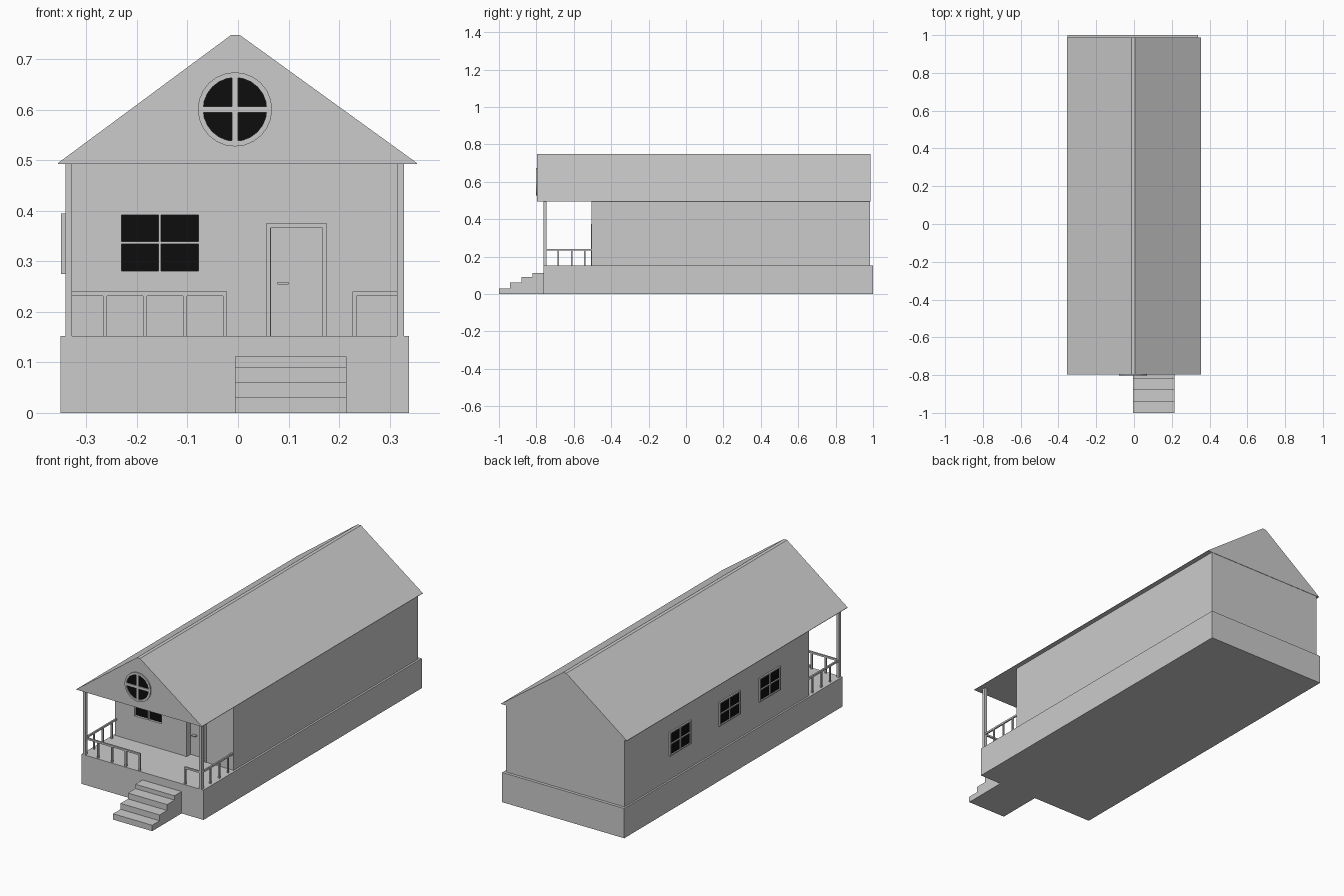
import bpy, math

if "Cube" in bpy.data.objects:
    bpy.data.objects.remove(bpy.data.objects["Cube"])

black = bpy.data.materials.new("dark_glass")
black.diffuse_color = (0.004, 0.004, 0.004, 1)
black.use_nodes = True
black.node_tree.nodes["Principled BSDF"].inputs["Base Color"].default_value = black.diffuse_color


def mesh(name, verts, faces, mat=None):
    me = bpy.data.meshes.new(name)
    me.from_pydata(verts, [], faces)
    ob = bpy.data.objects.new(name, me)
    bpy.context.collection.objects.link(ob)
    if mat:
        me.materials.append(mat)
    return ob


def prism(name, pts, a, b, place, mat=None):
    """Extrude a closed profile from a to b; place(u, v, w) gives xyz."""
    n = len(pts)
    verts = [place(u, v, w) for w in (a, b) for u, v in pts]
    faces = [list(range(n))[::-1], list(range(n, 2 * n))]
    faces += [[i, (i + 1) % n, n + (i + 1) % n, n + i] for i in range(n)]
    ob = mesh(name, verts, faces, mat)
    bpy.context.view_layer.objects.active = ob
    bpy.ops.object.mode_set(mode='EDIT')
    bpy.ops.mesh.select_all(action='SELECT')
    bpy.ops.mesh.normals_make_consistent(inside=False)
    bpy.ops.object.mode_set(mode='OBJECT')
    return ob


def box(name, x0, x1, y0, y1, z0, z1, mat=None):
    return prism(name, [(x0, y0), (x1, y0), (x1, y1), (x0, y1)], z0, z1,
                 lambda u, v, w: (u, v, w), mat)


def cut(target, cutter):
    m = target.modifiers.new("cut", 'BOOLEAN')
    m.operation, m.solver, m.object = 'DIFFERENCE', 'EXACT', cutter
    bpy.context.view_layer.objects.active = target
    bpy.ops.object.modifier_apply(modifier=m.name)
    bpy.data.objects.remove(cutter)


FLOOR, EAVE, WALL, FRONT = 0.152, 0.494, -0.505, -0.763
XL, XR, BACK = -0.342, 0.329, 0.985

# Plinth and steps
box("plinth", -0.351, 0.339, FRONT, 1.0, 0, FLOOR)
steps = [(-1, 0), (-1, 0.03), (-0.94, 0.03), (-0.94, 0.06), (-0.88, 0.06),
         (-0.88, 0.09), (-0.82, 0.09), (-0.82, 0.112), (FRONT, 0.112), (FRONT, 0)]
prism("front_steps", steps, -0.006, 0.215, lambda u, v, w: (w, u, v))

# House body with door and window recesses
house = box("house_walls", XL, XR, WALL, BACK, FLOOR, EAVE)
cut(house, box("door_cutter", 0.065, 0.167, WALL - 0.1, WALL + 0.03, FLOOR - 0.05, 0.366))
cut(house, box("window_cutter", -0.231, -0.078, WALL - 0.1, WALL + 0.015, 0.281, 0.392))

# Gable roof
roof = [(-0.356, 0.493), (0.354, 0.493), (0.354, 0.495), (0.004, 0.748),
        (-0.014, 0.748), (-0.356, 0.495)]
prism("gable_roof", roof, -0.797, 0.987, lambda u, v, w: (u, w, v))

# Door frame and handle
for n, x in (("left", 0.055), ("right", 0.167)):
    box("door_frame_" + n, x, x + 0.009, WALL - 0.003, WALL + 0.005, FLOOR, 0.366)
box("door_frame_top", 0.055, 0.176, WALL - 0.003, WALL + 0.005, 0.366, 0.375)
box("door_handle", 0.078, 0.1, WALL + 0.015, WALL + 0.031, 0.254, 0.259)

# Front window
box("front_glass", -0.231, -0.078, WALL + 0.012, WALL + 0.014, 0.281, 0.392, black)
box("front_window_mullion", -0.157, -0.152, WALL, WALL + 0.013, 0.281, 0.392)
box("front_window_crossbar", -0.231, -0.078, WALL, WALL + 0.013, 0.334, 0.339)

# Left side windows
for i, y in enumerate((0.54, 0.142, -0.183)):
    n, x0, x1, z0, z1 = "side_window_%d_" % (i + 1), -0.35, XL, 0.275, 0.395
    box(n + "glass", XL - 0.002, XL, y - 0.08, y + 0.08, 0.28, 0.39, black)
    for s in (-1, 1):
        a, b = sorted((y + s * 0.085, y + s * 0.077))
        box(n + "jamb", x0, x1, a, b, z0, z1)
    box(n + "sill", x0, x1, y - 0.077, y + 0.077, z0, z0 + 0.006)
    box(n + "head", x0, x1, y - 0.077, y + 0.077, z1 - 0.006, z1)
    box(n + "mullion", x0, x1, y - 0.0025, y + 0.0025, z0, z1)
    box(n + "crossbar", x0, x1, y - 0.077, y + 0.077, 0.3325, 0.3375)

# Round gable window
CX, CZ, N = -0.006, 0.601, 24


def circle(r, y):
    return [(CX + r * math.cos(2 * math.pi * i / N), y,
             CZ + r * math.sin(2 * math.pi * i / N)) for i in range(N)]


YF, YB = -0.803, -0.797
rings = circle(0.0735, YB) + circle(0.0735, YF) + circle(0.063, YF) + circle(0.063, YB)
mesh("round_window_frame", rings,
     [[k * N + i, k * N + (i + 1) % N, (k + 1) * N + (i + 1) % N, (k + 1) * N + i]
      for k in range(3) for i in range(N)])
mesh("round_glass", circle(0.064, -0.7985), [list(range(N))], black)
box("round_window_mullion", CX - 0.006, CX + 0.006, YF, YB, CZ - 0.063, CZ + 0.063)
box("round_window_crossbar", CX - 0.063, CX + 0.063, YF, YB, CZ - 0.006, CZ + 0.006)

# Porch posts, side rails and balusters
for n, x0, x1 in (("left", XL, -0.329), ("right", 0.315, XR)):
    box(n + "_porch_post", x0, x1, FRONT, -0.746, FLOOR, EAVE)
    c = (x0 + x1) / 2
    box(n + "_side_rail", c - 0.004, c + 0.004, -0.746, WALL, 0.231, 0.24)
    for y in (-0.684, -0.612, -0.541):
        box(n + "_side_baluster", c - 0.004, c + 0.004, y - 0.004, y + 0.004, FLOOR, 0.231)

# Front rails and balusters
for n, x0, x1 in (("left", -0.329, -0.022), ("right", 0.227, 0.315)):
    box(n + "_front_rail", x0, x1, -0.759, -0.75, 0.231, 0.24)
for x in (-0.267, -0.188, -0.109, -0.03, 0.227):
    box("front_baluster", x, x + 0.008, -0.759, -0.75, FLOOR, 0.231)
